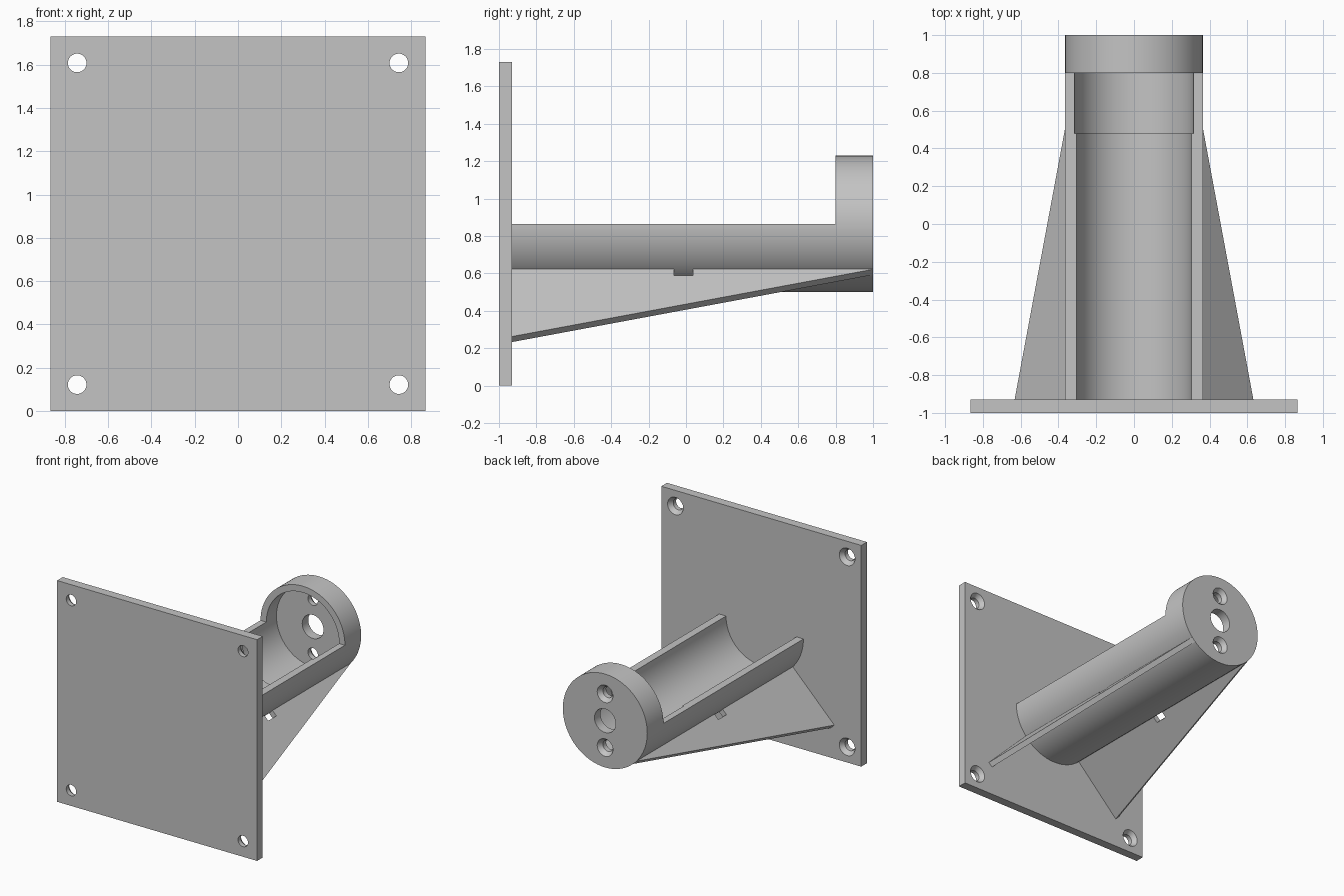
import bpy
import bmesh
from math import cos, sin, pi
from mathutils import Matrix

if "Cube" in bpy.data.objects:
    bpy.data.objects.remove(bpy.data.objects["Cube"])

grey = bpy.data.materials.new("light grey plastic")
grey.use_nodes = True
grey.diffuse_color = (0.55, 0.55, 0.55, 1)
grey.node_tree.nodes["Principled BSDF"].inputs["Base Color"].default_value = grey.diffuse_color

AXIS_Z = 0.865      # height of the tube axis
PLATE_BACK = -0.93  # rear face of the wall plate
TUBE_R = 0.365


def make_object(name, bm):
    bmesh.ops.recalc_face_normals(bm, faces=bm.faces)
    mesh = bpy.data.meshes.new(name)
    bm.to_mesh(mesh)
    bm.free()
    mesh.materials.append(grey)
    ob = bpy.data.objects.new(name, mesh)
    bpy.context.collection.objects.link(ob)
    return ob


def box(name, x, y, z):
    """Box from (low, high) ranges."""
    bm = bmesh.new()
    bmesh.ops.create_cube(bm, size=1)
    for v in bm.verts:
        v.co = [r[0] if c < 0 else r[1] for c, r in zip(v.co, (x, y, z))]
    return make_object(name, bm)


def lathe(name, profile, x=0, z=AXIS_Z, sides=96):
    """Solid turned about a line along y, from (y, radius) points."""
    bm = bmesh.new()
    rings = []
    for y, r in profile:
        rings.append([bm.verts.new((x + r * cos(2 * pi * i / sides), y,
                                    z + r * sin(2 * pi * i / sides)))
                      for i in range(sides)])
    for a, b in zip(rings, rings[1:]):
        for i in range(sides):
            j = (i + 1) % sides
            bm.faces.new((a[i], a[j], b[j], b[i]))
    bm.faces.new(rings[0])
    bm.faces.new(rings[-1])
    return make_object(name, bm)


def cut(ob, cutters):
    """Subtract the cutters and remove them."""
    bpy.context.view_layer.objects.active = ob
    for c in cutters:
        c.hide_render = True
        mod = ob.modifiers.new("cut", "BOOLEAN")
        mod.operation = "DIFFERENCE"
        mod.solver = "EXACT"
        mod.object = c
        bpy.ops.object.modifier_apply(modifier=mod.name)
        bpy.data.objects.remove(c)


def screw_cutter(x, z, face_y):
    """Countersunk screw hole opening towards +y at face_y."""
    return lathe("screw_cutter",
                 [(face_y - 0.12, 0.043), (face_y - 0.035, 0.043),
                  (face_y, 0.068), (face_y + 0.02, 0.082)], x, z, 40)


# Wall plate with four countersunk corner holes
plate = box("wall_plate", (-0.865, 0.865), (-1, PLATE_BACK), (0, 1.73))
cut(plate, [screw_cutter(sx * 0.743, AXIS_Z + sz * 0.743, PLATE_BACK)
            for sx in (-1, 1) for sz in (-1, 1)])

# Half-open tube ending in a round cup
tube = lathe("tube_holder", [(PLATE_BACK, TUBE_R), (1, TUBE_R)])
cut(tube, [
    box("open_top", (-1, 1), (-1.2, 0.8), (AXIS_Z, 2)),
    lathe("main_bore", [(-1.2, 0.305), (0.6, 0.305)]),
    lathe("wide_bore", [(0.48, 0.315), (0.925, 0.315)]),
    lathe("centre_hole", [(0.8, 0.092), (1.2, 0.092)], sides=64),
    screw_cutter(0, AXIS_Z + 0.21, 1),
    screw_cutter(0, AXIS_Z - 0.21, 1),
])

# Two tapered fins at 45 degrees below the tube, each with a strap slot
FIN_OUTLINE = [(0.34, PLATE_BACK), (0.873, PLATE_BACK), (0.365, 1), (0.34, 1)]
for side, label in ((1, "left"), (-1, "right")):
    bm = bmesh.new()
    face = bm.faces.new([bm.verts.new((r, y, -0.021)) for r, y in FIN_OUTLINE])
    new = bmesh.ops.extrude_face_region(bm, geom=[face])["geom"]
    bmesh.ops.translate(bm, vec=(0, 0, 0.042),
                        verts=[g for g in new if isinstance(g, bmesh.types.BMVert)])
    fin = make_object(label + "_fin", bm)
    cut(fin, [box("strap_slot", (0.3, 0.412), (-0.063, 0.037), (-0.1, 0.1))])
    turn = pi / 4 if side > 0 else 3 * pi / 4
    fin.data.transform(Matrix.Translation((0, 0, AXIS_Z)) @ Matrix.Rotation(turn, 4, "Y"))

# Smooth the round walls, keep the edges crisp
bpy.ops.object.select_all(action="DESELECT")
for ob in (plate, tube):
    ob.select_set(True)
bpy.context.view_layer.objects.active = tube
bpy.ops.object.shade_smooth_by_angle(angle=pi / 6)
